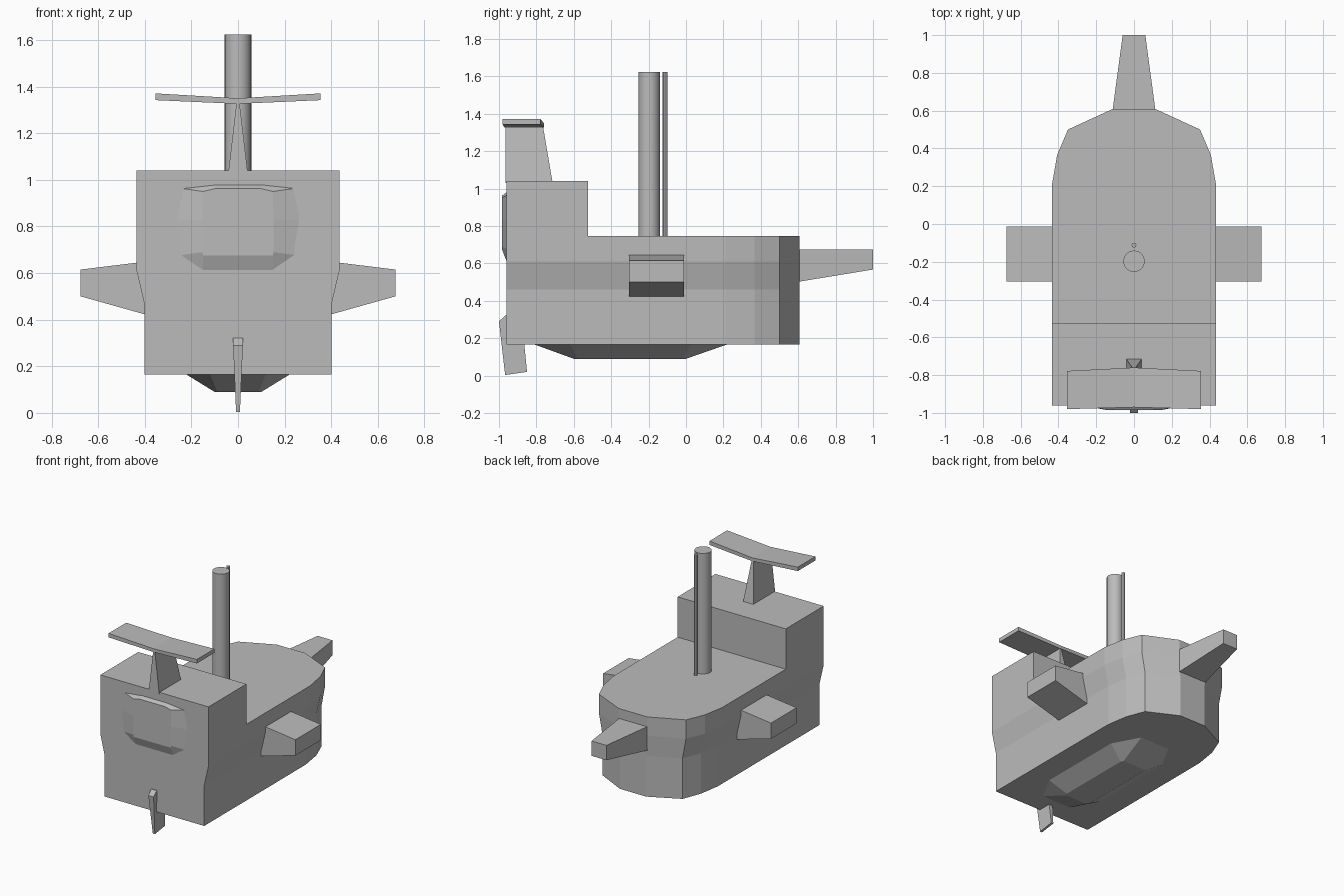
import bpy, bmesh, math

if "Cube" in bpy.data.objects:
    bpy.data.objects.remove(bpy.data.objects["Cube"])

grey = bpy.data.materials.new("hull_grey")
grey.diffuse_color = (0.5, 0.5, 0.5, 1)
grey.use_nodes = True
grey.node_tree.nodes["Principled BSDF"].inputs["Base Color"].default_value = grey.diffuse_color


def loft(name, rings):
    """Skin a list of equal-length point rings and cap both ends."""
    bm = bmesh.new()
    vs = [[bm.verts.new(p) for p in r] for r in rings]
    n = len(rings[0])
    for a, b in zip(vs, vs[1:]):
        for i in range(n):
            j = (i + 1) % n
            bm.faces.new((a[i], a[j], b[j], b[i]))
    bm.faces.new(vs[0][::-1])
    bm.faces.new(vs[-1])
    bmesh.ops.recalc_face_normals(bm, faces=bm.faces)
    me = bpy.data.meshes.new(name)
    bm.to_mesh(me)
    bm.free()
    ob = bpy.data.objects.new(name, me)
    bpy.context.collection.objects.link(ob)
    me.materials.append(grey)
    return ob


def mirrored(half):
    """Close a right-hand outline with its mirror image."""
    return half + [(-x, y) for x, y in reversed(half)]


def rect_z(w, y0, y1, z):
    return [(-w, y0, z), (w, y0, z), (w, y1, z), (-w, y1, z)]


def rect_y(w, y, z0, z1):
    return [(-w, y, z0), (w, y, z0), (w, y, z1), (-w, y, z1)]


def rect_x(x, y0, y1, z0, z1):
    return [(x, y0, z0), (x, y1, z0), (x, y1, z1), (x, y0, z1)]


# Main hull: narrower below, with a rounded bow
plan = mirrored([(0.435, -0.96), (0.435, 0.0), (0.434, 0.21), (0.407, 0.365),
                 (0.35, 0.5), (0.115, 0.608)])
loft("hull", [[(x * s, y, z) for x, y in plan]
              for z, s in ((0.165, 0.92), (0.46, 0.92), (0.61, 1), (0.747, 1))])

# Raised stern block
loft("stern_block", [rect_z(0.435, -0.96, -0.525, z) for z in (0.74, 1.04)])

# Keel pod under the hull
top = mirrored([(0.12, -0.82), (0.23, -0.62), (0.23, 0.03), (0.12, 0.23)])
low = mirrored([(0.09, -0.6), (0.1, -0.58), (0.1, -0.02), (0.09, 0.0)])
loft("keel_pod", [[(x, y, 0.17) for x, y in top], [(x, y, 0.09) for x, y in low]])

# Shallow bulge on the stern face
base = mirrored([(0.15, 0.6), (0.26, 0.675), (0.285, 0.83), (0.255, 0.965), (0.1, 0.982)])
cap = mirrored([(0.15, 0.675), (0.152, 0.69), (0.152, 0.83), (0.15, 0.95), (0.1, 0.962)])
loft("stern_bulge", [[(x, -0.955, z) for x, z in base], [(x, -0.984, z) for x, z in cap]])

# Side pods and bow prong
for side, label in ((1, "right"), (-1, "left")):
    loft("side_pod_" + label, [rect_x(side * 0.39, -0.305, -0.012, 0.42, 0.65),
                               rect_x(side * 0.675, -0.305, -0.012, 0.5, 0.615)])
loft("bow_prong", [rect_y(0.115, 0.59, 0.5, 0.675), rect_y(0.06, 1.0, 0.567, 0.675)])

# Mast and thin pole beside it
for name, y, r, sides in (("mast", -0.197, 0.057, 16), ("thin_pole", -0.112, 0.013, 8)):
    ob = loft(name, [[(r * math.sin(math.tau * i / sides), y + r * math.cos(math.tau * i / sides), z)
                      for i in range(sides)] for z in (0.73, 1.623)])
    for p in ob.data.polygons:
        p.use_smooth = len(p.vertices) == 4
    bpy.context.view_layer.objects.active = ob
    ob.select_set(True)
    bpy.ops.object.shade_smooth_by_angle(angle=math.radians(30))
    ob.select_set(False)

# Tail post and its shallow V wing
loft("tail_post", [rect_z(0.042, -0.965, -0.713, 1.03), rect_z(0.006, -0.965, -0.765, 1.335)])
loft("tail_wing", [rect_x(-0.355, -0.98, -0.778, 1.342, 1.371),
                   rect_x(0, -0.97, -0.76, 1.326, 1.35),
                   rect_x(0.355, -0.98, -0.778, 1.342, 1.371)])

# Lower fin at the stern: thick at the top, thin at the tip
fin = [(-1.0, 0.29), (-0.965, 0.322), (-0.88, 0.322), (-0.85, 0.02), (-0.967, 0.003)]
loft("lower_fin", [[(s * (0.008 + 0.045 * z), y, z) for y, z in fin] for s in (-1, 1)])
